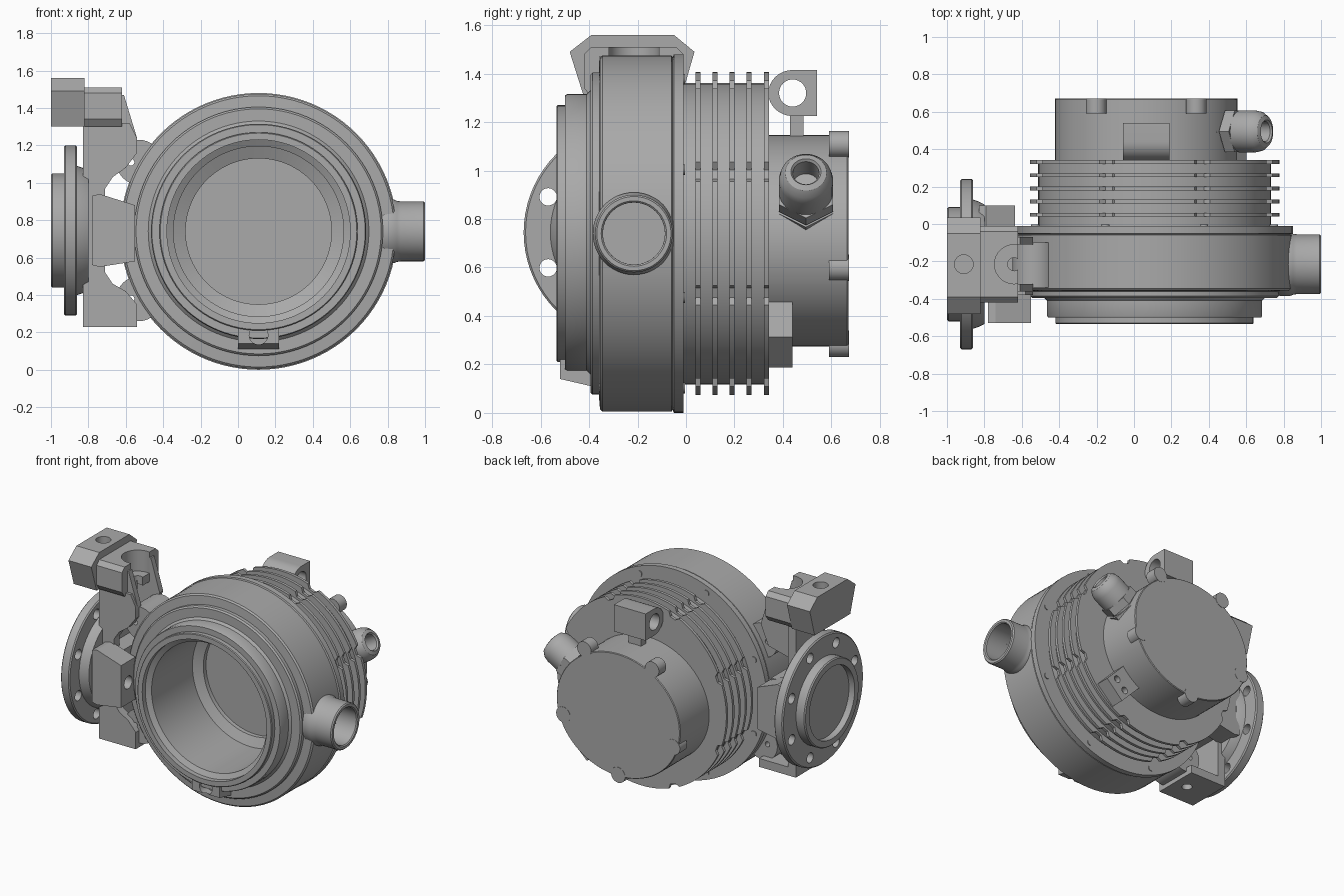
import bpy, bmesh
from math import sin, cos, pi, radians
from mathutils import Vector, Matrix

default = bpy.data.objects.get("Cube")
if default:
    bpy.data.objects.remove(default, do_unlink=True)

GREY = (0.4, 0.4, 0.4, 1)
metal = bpy.data.materials.new("cast_grey")
metal.use_nodes = True
metal.diffuse_color = GREY
metal.node_tree.nodes["Principled BSDF"].inputs["Base Color"].default_value = GREY

X, Y, Z = Vector((1, 0, 0)), Vector((0, 1, 0)), Vector((0, 0, 1))
CX, CZ = 0.11, 0.74           # main axis
MX = 0.065                    # motor axis
PY = -0.215                   # pipe axis and bracket mid-plane


def finish(bm, name):
    bmesh.ops.remove_doubles(bm, verts=bm.verts, dist=1e-5)
    bmesh.ops.recalc_face_normals(bm, faces=bm.faces)
    mesh = bpy.data.meshes.new(name)
    bm.to_mesh(mesh)
    bm.free()
    mesh.materials.append(metal)
    ob = bpy.data.objects.new(name, mesh)
    bpy.context.collection.objects.link(ob)
    return ob


def lathe(name, profile, origin, axis, segs=72, closed=False):
    """Turn (radius, distance) points around an axis."""
    bm = bmesh.new()
    place = Matrix.Translation(origin) @ axis.to_track_quat('Z', 'X').to_matrix().to_4x4()
    rings = []
    for i in range(segs):
        a = 2 * pi * i / segs
        rings.append([bm.verts.new(place @ Vector((r * cos(a), r * sin(a), t))) for r, t in profile])
    n = len(profile)
    for i in range(segs):
        p, q = rings[i], rings[(i + 1) % segs]
        for j in range(n if closed else n - 1):
            k = (j + 1) % n
            if profile[j][0] == 0:
                bm.faces.new((p[j], p[k], q[k]))
            elif profile[k][0] == 0:
                bm.faces.new((p[j], p[k], q[j]))
            else:
                bm.faces.new((p[j], p[k], q[k], q[j]))
    return finish(bm, name)


def rod(name, r, lo, hi, origin, axis, segs=32):
    return lathe(name, [(0, lo), (r, lo), (r, hi), (0, hi)], origin, axis, segs)


def tube(name, r, bore, lo, hi, origin, axis):
    return lathe(name, [(bore, lo), (r, lo), (r, hi), (bore, hi)], origin, axis, 40, True)


def prism(name, pts, axis, lo, hi):
    """Extrude a flat outline along a world axis."""
    def at(p, t):
        v = list(p)
        v.insert("xyz".index(axis), t)
        return v
    bm = bmesh.new()
    a = [bm.verts.new(at(p, lo)) for p in pts]
    b = [bm.verts.new(at(p, hi)) for p in pts]
    bm.faces.new(a)
    bm.faces.new(b)
    for i in range(len(pts)):
        j = (i + 1) % len(pts)
        bm.faces.new((a[i], a[j], b[j], b[i]))
    return finish(bm, name)


def box(name, x0, x1, y0, y1, z0, z1):
    return prism(name, [(x0, y0), (x1, y0), (x1, y1), (x0, y1)], "z", z0, z1)


def cut(ob, *cutters):
    for c in cutters:
        mod = ob.modifiers.new("cut", 'BOOLEAN')
        mod.operation = 'DIFFERENCE'
        mod.object = c
        bpy.context.view_layer.objects.active = ob
        bpy.ops.object.modifier_apply(modifier=mod.name)
        bpy.data.objects.remove(c, do_unlink=True)


def around(count, start, r, cx=CX, cz=CZ):
    for i in range(count):
        a = radians(start) + 2 * pi * i / count
        yield cx + r * cos(a), cz + r * sin(a)


# Main housing with stepped lip and deep open chamber
housing = lathe("housing", [
    (0, .27), (.2, .27), (.31, .22), (.31, .1), (.33, .08), (.385, .08), (.39, .07), (.39, .01),
    (.455, -.02), (.455, -.48), (.49, -.5), (.49, -.535), (.525, -.535), (.53, -.53),
    (.53, -.5), (.57, -.5), (.575, -.49), (.575, -.41), (.59, -.395), (.655, -.395),
    (.665, -.385), (.665, -.36), (.725, -.355), (.735, -.345), (.735, -.06),
    (.728, -.055), (.74, -.05), (.74, -.01), (.622, -.01), (.622, .34), (0, .34)],
    (CX, 0, CZ), Y, 96)
cut(housing, rod("port_bore", .128, .64, 1.2, (0, PY, CZ), X))

# Hub, shaft and hub screws inside the chamber
tube("hub_ring", .16, .125, .2, .28, (CX, 0, CZ), Y)
rod("eccentric", .055, .2, .28, (.05, 0, .71), Y)
rod("shaft", .025, .15, .28, (.04, 0, .71), Y)
for x, z in around(4, 22, .205):
    rod("hub_screw", .016, .255, .28, (x, 0, z), Y, 12)

# Drain boss under the lip
drain = prism("drain_boss", [(-.52, .22), (-.52, .14), (-.39, .11), (-.37, .22)], "x", 0, .22)
cut(drain, rod("drain_hole", .05, -.6, -.45, (CX, 0, .185), Y))

# Side outlet
lathe("outlet_pipe", [(.128, .7), (.17, .78), (.17, .835), (.163, .85), (.16, .87), (.16, .992),
                      (.153, 1), (.135, 1), (.128, .993)], (0, PY, CZ), X, 48, True)

# Cooling fins, notched over each housing bolt
outline = []
for i in range(192):
    deg = i * 360 / 192
    off = abs((deg % 45) - 22.5)
    r = .667 if off > 3.6 else .638
    outline.append((CX + r * cos(radians(deg)), CZ + r * sin(radians(deg))))
for y in (.05, .12, .19, .26, .332):
    prism("cooling_fin", outline, "y", y - .01, y + .01)
for x, z in around(8, 22.5, .69):
    rod("housing_bolt", .022, -.02, -.004, (x, 0, z), Y, 16)

# Motor end, slightly flattened, with its cover lugs
motor = lathe("motor_end", [(0, .33), (.487, .33), (.487, .665), (.482, .67), (0, .67)], (MX, 0, .71), Y, 80)
for v in motor.data.vertices:
    v.co.z = .71 + (v.co.z - .71) * .895
for x, z in around(5, 54, .455, MX):
    rod("cover_lug", .055, .59, .672, (x, 0, z), Y, 24)

# Lifting eye on top
eye_pts = [(.44 + .1 * cos(a), 1.32 + .095 * sin(a)) for a in [pi / 2 + pi * i / 16 for i in range(17)]]
eye = prism("lifting_eye", eye_pts + [(.54, 1.225), (.54, 1.415)], "x", -.06, .19)
cut(eye, rod("eye_hole", .056, -.2, .4, (0, .44, 1.32), X))
box("eye_stem", .015, .115, .43, .485, 1.1, 1.25)

# Lower terminal block, set at an angle
block = box("terminal_block", .4, .68, .33, .44, -.09, .09)
cut(block, *[rod("terminal_hole", .025, .4, .5, (.6, 0, s), Y, 16) for s in (-.045, .045)])
block.data.transform(Matrix.Translation((MX, 0, CZ)) @ Matrix.Rotation(radians(46), 4, 'Y'))

# Cable gland
g_at, g_dir = (.345, .495, .785), Vector((cos(pi / 6), 0, sin(pi / 6)))
rod("gland_thread", .1, 0, .3, g_at, g_dir)
rod("gland_nut_inner", .128, .13, .185, g_at, g_dir, 6)
rod("gland_nut_outer", .128, .2, .26, g_at, g_dir, 6)
lathe("gland_cap", [(0, .25), (.112, .25), (.112, .35), (.105, .385), (.085, .412), (.062, .42),
                    (.054, .41), (.054, .31), (0, .31)], g_at, g_dir, 40)

# Pipe flange
flange = lathe("pipe_flange", [
    (0, -.955), (.255, -.955), (.255, -1), (.298, -1), (.305, -.992), (.305, -.93), (.447, -.93),
    (.455, -.922), (.455, -.868), (.447, -.86), (.345, -.86), (.335, -.83), (.32, -.8), (0, -.8)],
    (0, PY, .745), X)
cut(flange, *[rod("bolt_hole", .036, -1.1, -.7, (0, y, z), X, 20)
              for y, z in around(8, 22.5, .383, PY, .745)])

# Bracket between flange and housing, with ribs up to the clamp
box("bracket_side", -.83, -.77, -.38, -.05, .23, 1.4)
foot = box("bracket_foot", -.83, -.54, -.38, -.05, .23, .29)
cut(foot, rod("foot_hole", .035, 0, .5, (-.64, PY, 0), Z, 20))
prism("bracket_wall", [
    (-.83, .23), (-.54, .23), (-.54, .35), (-.6, .42), (-.67, .46), (-.71, .52), (-.71, .97),
    (-.67, 1.03), (-.6, 1.08), (-.54, 1.16), (-.54, 1.24), (-.58, 1.32), (-.83, 1.32)],
    "y", -.38, -.32)
for y in (-.36, -.11):
    prism("clamp_rib", [(-.8, 1.05), (-.6, 1.1), (-.54, 1.24), (-.61, 1.47), (-.8, 1.47)],
          "y", y, y + .04)
for z in (.38, 1.11):
    ear = rod("housing_ear", .12, -.34, -.1, (-.53, 0, z), Y)
    cut(ear, rod("ear_hole", .018, -.5, .1, (-.572, 0, z), Y, 16))

# Stop blocks in front of and behind the bracket, each with a bore
stop_pts = [(-.78, .93), (-.74, .94), (-.55, .88), (-.55, .58), (-.74, .55), (-.78, .56)]
front_stop = prism("front_stop", stop_pts, "y", -.53, -.37)
cut(front_stop, rod("stop_hole", .045, -.62, -.45, (0, -.45, .73), X, 20))
prism("rear_stop", [(max(-.83, x - .05) if x < -.7 else -.635, z) for x, z in stop_pts], "y", -.06, .1)
prism("stop_bridge", [(-.78, .9), (-.65, .9), (-.65, .59), (-.78, .59)], "y", -.4, -.03)

# Upper clamp: head and saddle
head = prism("clamp_head", [(-.42, 1.3), (-.48, 1.49), (-.39, 1.56), (-.05, 1.56), (.035, 1.49), (-.02, 1.3)],
             "x", -1, -.82)
cut(head, rod("head_hole", .05, 1.45, 1.7, (-.91, PY, 0), Z, 24))
saddle = prism("clamp_saddle", [(-.39, 1.3), (-.42, 1.34), (-.42, 1.48), (-.39, 1.51),
                                (-.04, 1.51), (-.01, 1.48), (-.01, 1.34), (-.04, 1.3)], "x", -.83, -.62)
cut(saddle, rod("saddle_pocket", .105, 1.36, 1.7, (-.641, PY, 0), Z),
    rod("saddle_hole", .035, 1.2, 1.5, (-.6405, PY, 0), Z, 20))

# Smooth round surfaces, keep edges crisp
bpy.ops.object.select_all(action='DESELECT')
for ob in bpy.context.collection.objects:
    if ob.type == 'MESH' and ob.data.materials and ob.data.materials[0] == metal:
        ob.select_set(True)
        bpy.context.view_layer.objects.active = ob
bpy.ops.object.shade_smooth_by_angle(angle=radians(30))
